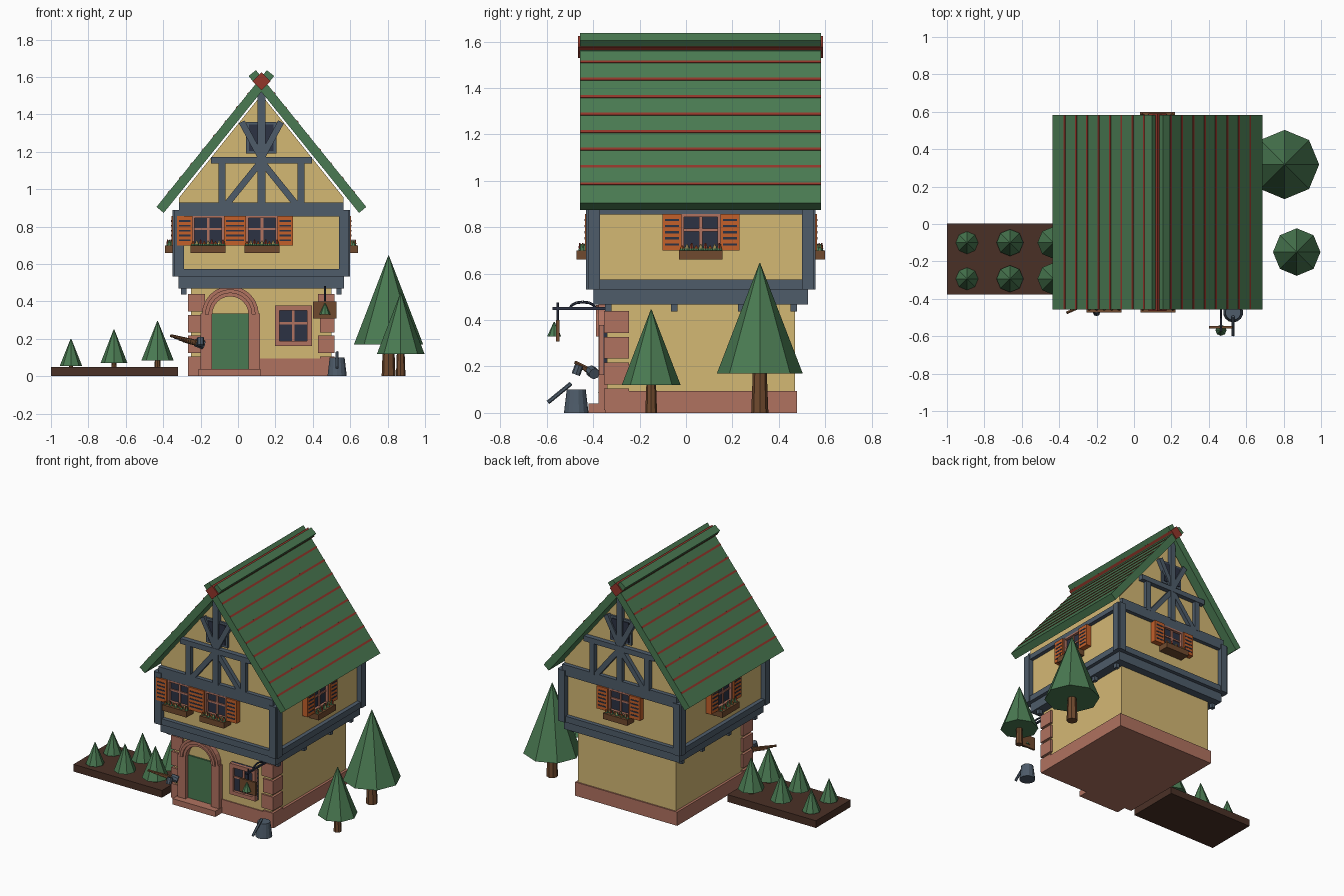
import bpy, bmesh, math
from mathutils import Matrix, Vector

old = bpy.data.objects.get("Cube")
if old:
    bpy.data.objects.remove(old)


def material(name, rgb):
    lin = [(c / 255 / 12.92) if c < 10 else ((c / 255 + 0.055) / 1.055) ** 2.4 for c in rgb]
    m = bpy.data.materials.new(name)
    m.use_nodes = True
    m.diffuse_color = (*lin, 1)
    m.node_tree.nodes["Principled BSDF"].inputs["Base Color"].default_value = (*lin, 1)
    return m


PLASTER = material("cream plaster", (212, 184, 116))
TIMBER = material("slate timber", (78, 92, 106))
GREEN = material("leaf green", (74, 122, 82))
ORANGE = material("orange paint", (196, 96, 42))
STONE = material("pink stone", (176, 114, 96))
SOIL = material("dark soil", (74, 48, 38))
WOOD = material("brown wood", (112, 74, 46))
RED = material("red tile", (146, 54, 42))
GLASS = material("navy glass", (44, 50, 68))

CX, CY = 0.125, 0.064            # house centre
HOUSE = Matrix.Translation((CX, CY, 0))
WORLD = Matrix()


def finish(name, bm, mat, M):
    bmesh.ops.recalc_face_normals(bm, faces=bm.faces)
    bm.transform(M)
    me = bpy.data.meshes.new(name)
    bm.to_mesh(me)
    bm.free()
    me.materials.append(mat)
    ob = bpy.data.objects.new(name, me)
    bpy.context.collection.objects.link(ob)
    return ob


def box(name, x0, x1, y0, y1, z0, z1, mat, M=WORLD):
    bm = bmesh.new()
    size = Matrix.Diagonal((x1 - x0, y1 - y0, z1 - z0, 1))
    mid = Matrix.Translation(((x0 + x1) / 2, (y0 + y1) / 2, (z0 + z1) / 2))
    bmesh.ops.create_cube(bm, size=1, matrix=mid @ size)
    return finish(name, bm, mat, M)


def prism(name, pts, y0, y1, mat, M=WORLD):
    """Extrude an x-z outline from y0 to y1."""
    bm = bmesh.new()
    face = bm.faces.new([bm.verts.new((x, y0, z)) for x, z in pts])
    ext = bmesh.ops.extrude_face_region(bm, geom=[face])
    verts = [v for v in ext["geom"] if isinstance(v, bmesh.types.BMVert)]
    bmesh.ops.translate(bm, verts=verts, vec=(0, y1 - y0, 0))
    return finish(name, bm, mat, M)


def beam(name, p, q, w, y0, y1, mat, M):
    """Straight timber between two x-z points on a wall."""
    p, q = Vector(p), Vector(q)
    n = Vector((p.y - q.y, q.x - p.x)).normalized() * w / 2
    return prism(name, [p + n, q + n, q - n, p - n], y0, y1, mat, M)


def cone(name, p, q, r0, r1, mat, sides=8, M=WORLD):
    p, q = Vector(p), Vector(q)
    rot = (q - p).to_track_quat("Z", "Y").to_matrix().to_4x4()
    bm = bmesh.new()
    bmesh.ops.create_cone(bm, cap_ends=True, segments=sides, radius1=r0, radius2=r1,
                          depth=(q - p).length, matrix=Matrix.Translation((p + q) / 2) @ rot)
    return finish(name, bm, mat, M)


def tree(name, x, y, z0, base, top, r):
    cone(name + "_trunk", (x, y, z0), (x, y, base + 0.02), r * 0.2, r * 0.16, WOOD)
    cone(name + "_crown", (x, y, base), (x, y, top), r, 0.002, GREEN)


def arch(name, cx, cz, r0, r1, y0, y1, mat, steps=12):
    angles = [math.pi * i / steps for i in range(steps + 1)]
    outer = [(cx + r1 * math.cos(a), cz + r1 * math.sin(a)) for a in angles]
    inner = [(cx + r0 * math.cos(a), cz + r0 * math.sin(a)) for a in reversed(angles)]
    return prism(name, outer + inner, y0, y1, mat)


def panes(name, u, w, z0, z1, d, t, M):
    """Glazed window with a frame and crossbars, standing out from wall distance d."""
    box(name + "_glass", u - w / 2, u + w / 2, -d - 0.01, -d + 0.01, z0, z1, GLASS, M)
    zm = z0 + (z1 - z0) * 0.56
    for s in (-1, 1):
        e = u + s * (w - t) / 2
        box(name + "_side", e - t / 2, e + t / 2, -d - 0.03, -d, z0, z1, STONE, M)
    for z in (z0, z1 - t):
        box(name + "_rail", u - w / 2, u + w / 2, -d - 0.029, -d, z, z + t, STONE, M)
    box(name + "_mullion", u - 0.007, u + 0.007, -d - 0.018, -d, z0, z1, STONE, M)
    box(name + "_crossbar", u - w / 2, u + w / 2, -d - 0.017, -d, zm - 0.006, zm + 0.006, STONE, M)


def shuttered_window(u, d, M):
    panes("window", u, 0.168, 0.70, 0.857, d, 0.012, M)
    for s in (-1, 1):
        c = u + s * 0.125
        box("shutter", c - 0.041, c + 0.041, -d - 0.04, -d, 0.70, 0.857, ORANGE, M)
        for i in range(5):
            z = 0.722 + i * 0.026
            box("shutter_slot", c - 0.03, c + 0.03, -d - 0.042, -d, z, z + 0.009, GLASS, M)
    box("flower_box", u - 0.094, u + 0.094, -d - 0.076, -d, 0.66, 0.70, WOOD, M)
    for i in range(9):
        f = u - 0.08 + i * 0.02
        y = -d - 0.055 + 0.012 * (i % 2)
        cone("plant", (f, y, 0.695), (f, y, 0.715 + 0.006 * (i % 3)), 0.014, 0.006, GREEN, 5, M)
        cone("flower", (f, y - 0.006, 0.708), (f, y - 0.006, 0.722 + 0.005 * (i % 3)),
             0.007, 0.003, (ORANGE, PLASTER, RED)[i % 3], 5, M)


# Ground floor
box("ground_floor", -0.375, 0.375, -0.405, 0.405, 0.005, 0.48, PLASTER, HOUSE)
box("plinth", -0.392, 0.392, -0.412, 0.414, 0, 0.095, STONE, HOUSE)
for s in (-1, 1):
    for i in range(4):
        z = 0.012 + i * 0.111
        w = 0.09 if i % 2 else 0.078
        xs = sorted((s * 0.392, s * (0.392 - w)))
        box("corner_stone", *xs, -0.418, -0.31, z, z + 0.094, STONE, HOUSE)

# Door with stone arch and step
box("door", -0.14, 0.06, -0.352, -0.33, 0.03, 0.335, GREEN)
for x in (-0.17, 0.087):
    box("door_jamb", x - 0.031, x + 0.031, -0.378, -0.33, 0.03, 0.335, STONE)
arch("door_arch", -0.041, 0.33, 0.097, 0.152, -0.378, -0.33, STONE)
arch("arch_groove", -0.041, 0.33, 0.115, 0.135, -0.388, -0.34, STONE)
box("door_step", -0.21, 0.12, -0.42, -0.33, 0, 0.04, STONE)
panes("ground_window", 0.296, 0.198, 0.163, 0.378, 0.345, 0.026, WORLD)

# Jettied upper floor and gable body
prism("upper_floor", [(-0.44, 0.5), (0.44, 0.5), (0.44, 0.955), (0, 1.505), (-0.44, 0.955)],
      -0.46, 0.46, PLASTER, HOUSE)
box("jetty_beam", -0.442, 0.442, -0.462, 0.462, 0.468, 0.535, TIMBER, HOUSE)
for x in (-0.415, 0.415):
    for y in (-0.4, -0.115, 0.175, 0.4):
        box("joist_end", x - 0.014, x + 0.014, y - 0.014, y + 0.014, 0.437, 0.47, TIMBER, HOUSE)

# Timber frame and windows, one wall at a time: turn, half length, wall distance
for turn, half, d in ((0, 0.44, 0.46), (90, 0.46, 0.44), (180, 0.44, 0.46), (270, 0.46, 0.44)):
    M = HOUSE @ Matrix.Rotation(math.radians(turn), 4, "Z")
    gable = turn in (0, 180)
    for s in (-1, 1):
        u = sorted((s * (half + 0.025), s * (half - 0.025)))
        box("corner_post", *u, -d - 0.035, -d + 0.02, 0.532, 0.89, TIMBER, M)
    box("sill_beam", -half, half, -d - 0.028, -d, 0.532, 0.574, TIMBER, M)
    box("top_beam", -half, half, -d - 0.028, -d, 0.855, 0.93 if gable else 0.89, TIMBER, M)
    for u in ((-0.285, 0.003) if turn == 0 else (0,)):
        shuttered_window(u, d, M)
    if not gable:
        continue
    # Gable timbers and attic window
    box("attic_window", -0.082, 0.082, -d - 0.014, -d, 1.19, 1.36, TIMBER, M)
    box("attic_glass", -0.066, 0.066, -d - 0.02, -d, 1.205, 1.345, GLASS, M)
    box("collar_beam", -0.27, 0.27, -d - 0.034, -d, 1.137, 1.173, TIMBER, M)
    box("king_post", -0.021, 0.021, -d - 0.032, -d, 0.92, 1.55, TIMBER, M)
    for s in (-1, 1):
        beam("gable_post", (s * 0.211, 0.92), (s * 0.211, 1.15), 0.038, -d - 0.03, -d, TIMBER, M)
        beam("lower_brace", (s * 0.185, 0.92), (0, 1.15), 0.034, -d - 0.028, -d, TIMBER, M)
        beam("upper_brace", (s * 0.105, 1.36), (0, 1.165), 0.034, -d - 0.03, -d, TIMBER, M)

# Crossing roof slabs with red tile lines
PITCH = math.radians(51.1)
along = Vector((math.cos(PITCH), math.sin(PITCH)))
inward = Vector((along.y, -along.x))
eave = Vector((-0.561, 0.905))
for s in (1, -1):
    def strip(a, b, top, bottom):
        pts = [eave + along * a - inward * top, eave + along * b - inward * top,
               eave + along * b + inward * bottom, eave + along * a + inward * bottom]
        return [(s * p.x, p.y) for p in pts]
    prism("roof_slab", strip(0, 0.94, 0, 0.05), -0.52, 0.518, GREEN, HOUSE)
    for i in range(8):
        a = 0.098 + i * 0.0966
        prism("tile_line", strip(a, a + 0.013, 0.003, 0.004), -0.519, 0.517, RED, HOUSE)
prism("ridge_beam", [(0.048, 1.577), (0, 1.625), (-0.048, 1.577), (0, 1.529)], -0.529, 0.527, RED, HOUSE)

# Hanging sign on an iron bracket
box("bracket_bar", 0.459, 0.471, -0.575, -0.34, 0.444, 0.456, GLASS)
for i in range(6):
    a, b = (math.pi * k / 6 for k in (i, i + 1))
    p, q = ((0.465, -0.445 + 0.055 * math.cos(t), 0.45 + 0.028 * math.sin(t)) for t in (a, b))
    cone("bracket_scroll", p, q, 0.006, 0.006, GLASS, 6)
cone("sign_hanger", (0.465, -0.553, 0.39), (0.465, -0.553, 0.475), 0.005, 0.005, GLASS, 6)
box("sign_board", 0.402, 0.527, -0.56, -0.546, 0.308, 0.4, WOOD)
cone("sign_tree", (0.465, -0.568, 0.33), (0.465, -0.568, 0.392), 0.03, 0.002, GREEN)

# Upturned bucket with handle
cone("bucket", (0.53, -0.473, 0), (0.53, -0.473, 0.1), 0.053, 0.041, TIMBER, 14)
cone("bucket_handle", (0.53, -0.495, 0.127), (0.53, -0.595, 0.045), 0.009, 0.009, TIMBER, 6)

# Bundle of sticks in an iron holder by the door
for i in range(4):
    cone("stick", (-0.36 + i * 0.022, -0.475 + 0.012 * i, 0.217 - 0.009 * i),
         (-0.2, -0.405, 0.182 - 0.006 * i), 0.008, 0.008, WOOD, 6)
cone("stick_holder", (-0.225, -0.41, 0.182), (-0.185, -0.395, 0.168), 0.024, 0.024, TIMBER, 8)
cone("stick_hook", (-0.2, -0.475, 0.165), (-0.2, -0.46, 0.205), 0.019, 0.019, TIMBER, 8)

# Garden bed and trees
box("garden_bed", -1, -0.32, -0.377, 0.003, 0, 0.05, SOIL)
for x, base, top, r in ((-0.893, 0.055, 0.2, 0.06), (-0.663, 0.07, 0.25, 0.072), (-0.43, 0.085, 0.295, 0.086)):
    for y in (-0.1, -0.293):
        tree("seedling", x, y, 0.04, base, top, r)
tree("tall_tree", 0.805, 0.318, 0, 0.17, 0.645, 0.185)
tree("short_tree", 0.87, -0.15, 0, 0.12, 0.445, 0.127)
